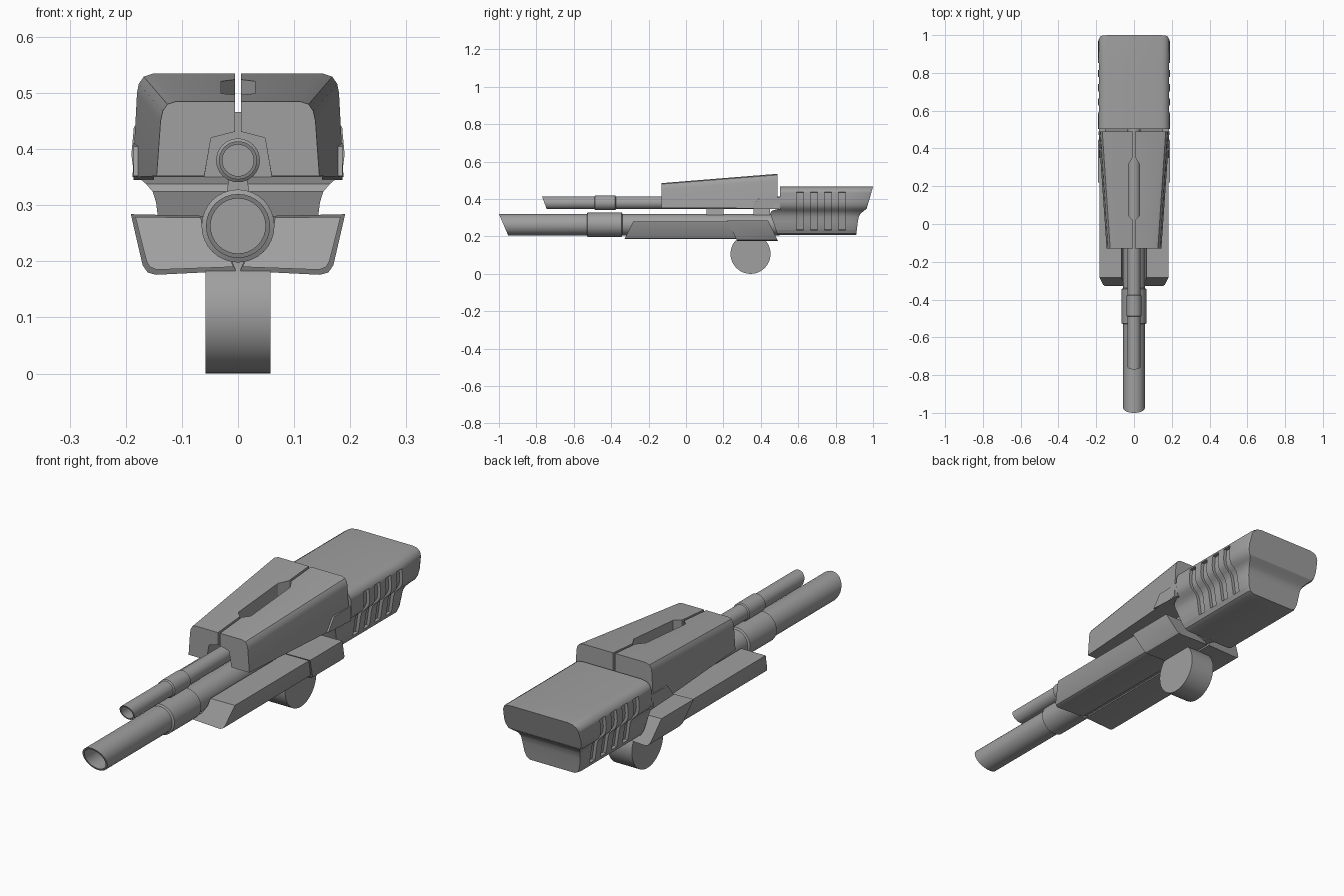
import bpy, bmesh
from math import sin, cos, pi

cube = bpy.data.objects.get("Cube")
if cube:
    bpy.data.objects.remove(cube)

metal = bpy.data.materials.new("gunmetal_grey")
metal.use_nodes = True
metal.diffuse_color = (0.35, 0.35, 0.35, 1)
metal.node_tree.nodes["Principled BSDF"].inputs["Base Color"].default_value = (0.35, 0.35, 0.35, 1)


def finish(name, bm, mirror=False):
    """Turn a bmesh into a shaded object, optionally mirrored across x."""
    bmesh.ops.remove_doubles(bm, verts=bm.verts, dist=0.0001)
    bmesh.ops.recalc_face_normals(bm, faces=bm.faces)
    mesh = bpy.data.meshes.new(name)
    bm.to_mesh(mesh)
    bm.free()
    mesh.materials.append(metal)
    ob = bpy.data.objects.new(name, mesh)
    bpy.context.collection.objects.link(ob)
    if mirror:
        ob.modifiers.new("Mirror", 'MIRROR')
    bpy.ops.object.select_all(action='DESELECT')
    ob.select_set(True)
    bpy.context.view_layer.objects.active = ob
    bpy.ops.object.shade_smooth_by_angle(angle=pi / 6)
    return ob


def loft(name, rings, strip_caps=False, mirror=False):
    """Skin a list of equal rings; strip caps suit curved symmetric ends."""
    bm = bmesh.new()
    rows = [[bm.verts.new(p) for p in ring] for ring in rings]
    n = len(rows[0])
    for a, b in zip(rows, rows[1:]):
        for i in range(n):
            j = (i + 1) % n
            bm.faces.new((a[i], a[j], b[j], b[i]))
    for row in (rows[0], rows[-1]):
        if strip_caps:
            for i in range(n // 2 - 1):
                bm.faces.new((row[i], row[i + 1], row[n - 2 - i], row[n - 1 - i]))
        else:
            bm.faces.new(row)
    return finish(name, bm, mirror)


def lerp_table(table, t):
    for (a, va), (b, vb) in zip(table, table[1:]):
        if t <= b:
            return va + (vb - va) * max(0, t - a) / (b - a)
    return table[-1][1]


# Barrels: hollow slanted muzzle and a thicker sleeve
def barrel(name, zc, r, bore, muzzle, slope, sleeve, sleeve_r, end):
    s0, s1 = sleeve
    path = [(muzzle + 0.3, bore, 0), (muzzle, bore, slope), (muzzle, r, slope),
            (s0, r, 0), (s0 + 0.004, sleeve_r, 0), (s1 - 0.004, sleeve_r, 0), (s1, r, 0), (end, r, 0)]
    rings = []
    for y, rad, k in path:
        ring = []
        for i in range(32):
            a = 2 * pi * i / 32
            ring.append((rad * cos(a), y + k * (r - rad * sin(a)), zc + rad * sin(a)))
        rings.append(ring)
    loft(name, rings)


barrel("main_barrel", 0.263, 0.057, 0.049, -1.0, 0.43, (-0.53, -0.34), 0.065, 0.5)
barrel("upper_barrel", 0.38, 0.034, 0.028, -0.77, 0.37, (-0.49, -0.375), 0.039, 0.51)

# Upper housing: two tapering halves with a channel beneath and a widened centre slot
front = [(0.11, 0.485), (0.126, 0.48), (0.134, 0.468), (0.138, 0.45), (0.145, 0.352)]
back = [(0.15, 0.535), (0.168, 0.529), (0.177, 0.516), (0.18, 0.5), (0.188, 0.35)]
rings = []
for y, gap in [(-0.13, 0.005), (0.02, 0.005), (0.045, 0.03), (0.315, 0.03), (0.355, 0.005), (0.49, 0.005)]:
    t = (y + 0.13) / 0.62
    ring = [(fx + (bx - fx) * t, y, fz + (bz - fz) * t) for (fx, fz), (bx, bz) in zip(front, back)]
    base = ring[-1][2]
    ring += [(0.06, y, base), (0.048, y, 0.42), (gap, y, 0.431), (gap, y, ring[0][2])]
    rings.append(ring)
loft("upper_housing", rings, mirror=True)

# Rear tabs below the housing sides
tab = [(0.35, 0.352), (0.39, 0.405), (0.505, 0.41), (0.505, 0.345)]
loft("housing_tab", [[(x, y, z) for y, z in tab] for x in (0.15, 0.186)], mirror=True)


# Lower hull: paired cradles with slanted ends
def cradle(name, section, y_front, y_back):
    def ring(ends):
        top, low = ends
        return [(x, top + (low - top) * (0.283 - z) / 0.1, z) for x, z in section]
    loft(name, [ring(y_front), ring(y_back)], mirror=True)


cradle("front_cradle",
       [(0.066, 0.278), (0.183, 0.279), (0.163, 0.2), (0.157, 0.19), (0.145, 0.185),
        (0.008, 0.19), (0.012, 0.2), (0.045, 0.22), (0.062, 0.25)],
       (-0.28, -0.33), (0.23, 0.28))
cradle("rear_cradle",
       [(0.06, 0.281), (0.191, 0.284), (0.17, 0.193), (0.161, 0.18), (0.146, 0.176),
        (0.004, 0.183), (0.01, 0.2), (0.045, 0.22), (0.058, 0.25)],
       (0.22, 0.27), (0.44, 0.488))

# Rear body: lofted along its length with recessed vent slots
outer = [(0.14, 0.466), (0.163, 0.462), (0.178, 0.452), (0.186, 0.437), (0.186, 0.435),
         (0.19, 0.39), (0.187, 0.367), (0.178, 0.35), (0.164, 0.338), (0.152, 0.324),
         (0.146, 0.305), (0.143, 0.28), (0.136, 0.236), (0.135, 0.234), (0.126, 0.215), (0.11, 0.207)]
rear_end = [(0.207, 0.91), (0.29, 0.92), (0.315, 0.926), (0.33, 0.94), (0.345, 0.965), (0.466, 1.0)]
front_end = [(0.207, 0.49), (0.324, 0.45), (0.338, 0.46), (0.35, 0.503), (0.466, 0.503)]


def body_ring(y_of, inset=0.0):
    half = []
    for x, z in outer:
        d = inset if 0.235 < z < 0.436 else 0
        half.append((x - d, y_of(z), z))
    return half + [(-x, y, z) for x, y, z in reversed(half)]


rings = [body_ring(lambda z: lerp_table(front_end, z))]
for k in range(4):
    y0 = 0.59 + 0.075 * k
    for y, d in [(y0, 0), (y0, 0.014), (y0 + 0.037, 0.014), (y0 + 0.037, 0)]:
        rings.append(body_ring(lambda z: y, d))
rings.append(body_ring(lambda z: lerp_table(rear_end, z) - 0.012))
tip = body_ring(lambda z: lerp_table(rear_end, z))
rings.append([(x * 0.965, y, z) for x, y, z in tip])
loft("rear_body", rings, strip_caps=True)

# Posts joining the two barrels
for name, y0, y1 in [("front_post", 0.11, 0.2), ("rear_post", 0.36, 0.45)]:
    loft(name, [[(w, y0, z), (w, y1, z), (-w, y1, z), (-w, y0, z)]
                for w, z in [(0.024, 0.3), (0.02, 0.325), (0.014, 0.36)]])

# Round pivot drum under the hull
loft("pivot_drum", [[(x, 0.345 + 0.107 * cos(2 * pi * i / 48), 0.107 + 0.107 * sin(2 * pi * i / 48))
                     for i in range(48)] for x in (-0.058, 0.058)])
